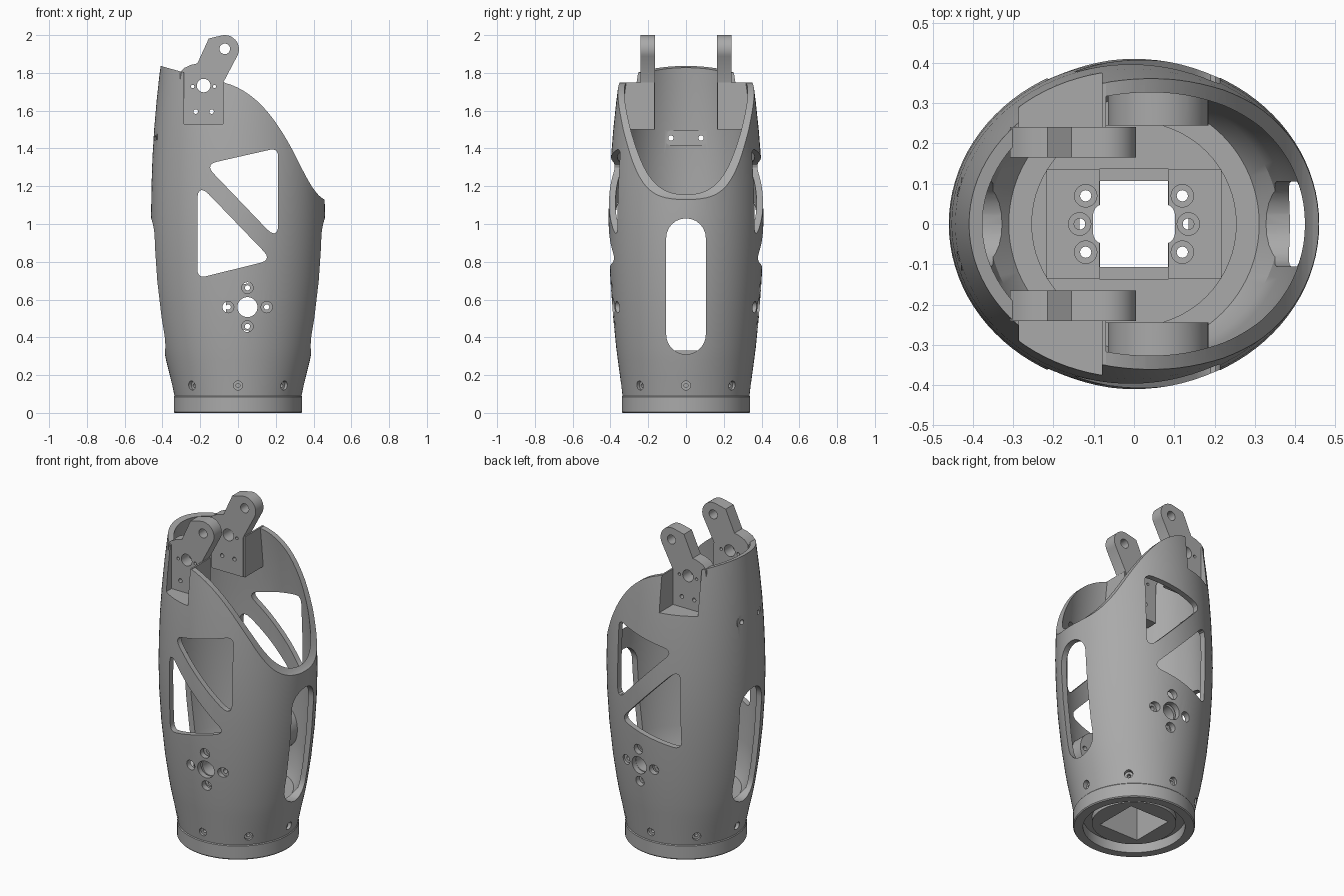
import bpy, bmesh, math
from mathutils import Vector
from mathutils.geometry import interpolate_bezier

if "Cube" in bpy.data.objects:
    bpy.data.objects.remove(bpy.data.objects["Cube"])

grey = bpy.data.materials.new("plain_grey")
grey.use_nodes = True
grey.diffuse_color = (0.4, 0.4, 0.4, 1)
grey.node_tree.nodes["Principled BSDF"].inputs["Base Color"].default_value = grey.diffuse_color


def loft(name, rings):
    """Closed solid through rings of 3D points."""
    bm = bmesh.new()
    loops = [[bm.verts.new(p) for p in ring] for ring in rings]
    n = len(loops[0])
    for a, b in zip(loops, loops[1:]):
        for i in range(n):
            j = (i + 1) % n
            bm.faces.new((a[i], a[j], b[j], b[i]))
    bm.faces.new(loops[0])
    bm.faces.new(loops[-1])
    bmesh.ops.recalc_face_normals(bm, faces=bm.faces)
    mesh = bpy.data.meshes.new(name)
    bm.to_mesh(mesh)
    bm.free()
    mesh.materials.append(grey)
    ob = bpy.data.objects.new(name, mesh)
    bpy.context.collection.objects.link(ob)
    return ob


def prism(name, pts, axis, a, b):
    """Extrude a 2D outline along an axis from a to b."""
    def place(p, t):
        return {"x": (t, p[0], p[1]), "y": (p[0], t, p[1]), "z": (p[0], p[1], t)}[axis]
    return loft(name, [[place(p, t) for p in pts] for t in (a, b)])


def circle(u, v, r, n=32):
    return [(u + r * math.cos(2 * math.pi * i / n), v + r * math.sin(2 * math.pi * i / n)) for i in range(n)]


def rect(u0, u1, v0, v1):
    return [(u0, v0), (u1, v0), (u1, v1), (u0, v1)]


def rounded(pts, r, n=6):
    """Round the corners of a polygon."""
    out = []
    for i, p in enumerate(pts):
        p = Vector(p)
        d0 = (Vector(pts[i - 1]) - p).normalized()
        d1 = (Vector(pts[(i + 1) % len(pts)]) - p).normalized()
        t = r / math.tan(d0.angle(d1) / 2)
        a, b = p + d0 * t, p + d1 * t
        out += [tuple(q) for q in interpolate_bezier(a, a.lerp(p, 0.6), b.lerp(p, 0.6), b, n)]
    return out


def pill(v0, v1, half, n=12):
    """Upright or flat stadium outline centred on u = 0."""
    return [(half * math.cos(math.pi * i / n), v1 - half + half * math.sin(math.pi * i / n)) for i in range(n + 1)] + \
           [(-half * math.cos(math.pi * i / n), v0 + half - half * math.sin(math.pi * i / n)) for i in range(n + 1)]


def boolean(ob, other, op="DIFFERENCE", keep=False):
    mod = ob.modifiers.new("bool", "BOOLEAN")
    mod.operation, mod.solver, mod.object = op, "EXACT", other
    bpy.context.view_layer.objects.active = ob
    bpy.ops.object.modifier_apply(modifier=mod.name)
    if not keep:
        bpy.data.objects.remove(other)


def ellipses(levels, inset=0.0, n=96):
    return [[(x - inset) * math.cos(2 * math.pi * i / n), (y - inset) * math.sin(2 * math.pi * i / n), z]
            for z, x, y in levels for i in range(n)]


def oval_loft(name, levels, inset=0.0, n=96):
    p = ellipses(levels, inset, n)
    return loft(name, [p[k:k + n] for k in range(0, len(p), n)])


# Outer shell and its cavity
upper = [(0.35, 0.395, 0.37), (0.5, 0.42, 0.385), (0.7, 0.443, 0.40), (0.88, 0.455, 0.408),
         (1.05, 0.46, 0.41), (1.2, 0.458, 0.405), (1.35, 0.453, 0.397), (1.5, 0.444, 0.385),
         (1.65, 0.431, 0.369), (1.78, 0.417, 0.352), (1.95, 0.395, 0.33)]
lower = [(0, 0.335, 0.335), (0.006, 0.34, 0.34), (0.085, 0.34, 0.34), (0.09, 0.336, 0.336),
         (0.2, 0.361, 0.35), (0.28, 0.381, 0.361)]
body = oval_loft("shell", lower + upper)
outer = oval_loft("outer_helper", lower + upper)
boolean(body, oval_loft("cavity", [(0.29, 0.345, 0.345)] + upper, 0.034))

# Sloping top opening
curve = []
for a in (((-0.08, 1.75), (0.09, 1.71), (0.2, 1.56), (0.3, 1.37)),
          ((0.3, 1.37), (0.36, 1.25), (0.41, 1.14), (0.47, 1.125))):
    curve += [tuple(q) for q in interpolate_bezier(*[Vector(p) for p in a], 14)][:-1]
top = [(-0.6, 1.89), (-0.285, 1.802), (-0.285, 1.75)] + curve + [(0.6, 1.12), (0.6, 2.3), (-0.6, 2.3)]
boolean(body, prism("top_cut", top, "y", -1, 1))

# Bosses, notch blocks and the pad inside the back wall
for s in (-1, 1):
    boolean(body, prism("boss", circle(0.06, 0.56, 0.125, 48), "y", s * 0.245, s * 0.342), "UNION")
    block = prism("block", rect(-0.3, -0.07, 1.5, 1.75), "y", s * 0.168, s * 0.6)
    boolean(block, outer, "INTERSECT", True)
    boolean(body, block, "UNION")
bpy.data.objects.remove(outer)
pad = prism("pad", [(v - 1.455, u + 1.455) for u, v in pill(1.34, 1.57, 0.04)], "x", -0.43, -0.395)
boolean(body, pad, "UNION")

# Floor disc and mounting block
boolean(body, prism("floor_disc", circle(0, 0, 0.255, 64), "z", 0.25, 0.305), "UNION")
boolean(body, prism("floor_block", rect(-0.217, 0.217, -0.135, 0.135), "z", 0.25, 0.33), "UNION")

# Underside recess with a raised centre, then the square passage
boolean(body, prism("recess", circle(0, 0, 0.285, 64), "z", -0.1, 0.06))
boolean(body, prism("centre", circle(0, 0, 0.235, 64), "z", 0.025, 0.08), "UNION")
cuts = [prism("cut", rect(-0.135, 0.135, -0.135, 0.135), "z", -0.1, 0.26),
        prism("cut", rect(-0.085, 0.085, -0.107, 0.107), "z", 0.2, 0.5),
        prism("cut", rect(-0.086, 0.086, -0.136, 0.136), "z", 0.3, 0.5),
        prism("cut", rounded(rect(-0.102, 0.102, -0.05, 0.05), 0.03), "z", 0.2, 0.5)]
for s in (-1, 1):
    for x, y in ((0.12, -0.07), (0.135, 0), (0.12, 0.07)):
        cuts.append(prism("cut", circle(s * x, y, 0.028, 20), "z", 0.305, 0.5))
        cuts.append(prism("cut", circle(s * x, y, 0.014, 16), "z", 0.2, 0.4))

# Triangular windows and bearing holes through both sides
for tri in (((-0.215, 0.712), (0.18, 0.81), (-0.215, 1.22)),
            ((-0.175, 1.315), (0.213, 0.91), (0.213, 1.403))):
    cuts.append(prism("cut", rounded(tri, 0.035), "y", -1, 1))
cuts.append(prism("cut", circle(0.05, 0.56, 0.053), "y", -1, 1))
for k in range(4):
    u = 0.05 + 0.102 * math.cos(k * math.pi / 2)
    v = 0.56 + 0.102 * math.sin(k * math.pi / 2)
    cuts.append(prism("cut", circle(u, v, 0.014, 16), "y", -1, 1))
    for s in (-1, 1):
        cuts.append(prism("cut", circle(u, v, 0.03, 20), "y", s * 0.34, s * 0.6))

# Long side slots and outer notches
for s in (-1, 1):
    cuts.append(prism("cut", pill(0.31, 1.03, 0.105), "x", s * 0.3, s * 0.7))
    cuts.append(prism("cut", rect(-0.285, -0.08, 1.53, 2.2), "y", s * 0.239, s * 0.7))
    cuts.append(prism("cut", circle(s * 0.08, 1.455, 0.014, 16), "x", -0.6, -0.3))

# Ring of screw holes above the base
for k in range(8):
    for r, depth in ((0.024, 0.325), (0.011, 0.3)):
        hole = prism("cut", circle(0, 0.145, r, 20), "x", depth, 0.45)
        hole.rotation_euler.z = k * math.pi / 4
        cuts.append(hole)
bpy.context.view_layer.update()
for c in cuts:
    boolean(body, c)


# Hinge arms on both sides
arm_outline = [(-0.285, 1.5), (-0.285, 1.72), (-0.308, 1.76), (-0.308, 1.8), (-0.285, 1.826),
               (-0.25, 1.842), (-0.215, 1.85), (-0.155, 1.982)]
arm_outline += [(-0.07 + 0.075 * math.cos(a), 1.925 + 0.075 * math.sin(a))
                for a in (math.radians(105 - 9 * i) for i in range(16))]
arm_outline += [(-0.08, 1.745), (-0.08, 1.5)]
arms = []
for s, side in ((-1, "front"), (1, "back")):
    arm = prism(side + "_hinge_arm", arm_outline, "y", s * 0.165, s * 0.241)
    for x, z, r in ((-0.07, 1.927, 0.028), (-0.182, 1.733, 0.036), (-0.24, 1.728, 0.009),
                    (-0.124, 1.728, 0.009), (-0.224, 1.595, 0.012), (-0.14, 1.595, 0.012)):
        boolean(arm, prism("cut", circle(x, z, r, 24), "y", -1, 1))
        boolean(body, prism("cut", circle(x, z, r, 24), "y", s * 0.1, s * 0.3))
    arms.append(arm)

# Smooth the curved surfaces, keep edges crisp
for ob in [body] + arms:
    bpy.ops.object.select_all(action="DESELECT")
    ob.select_set(True)
    bpy.context.view_layer.objects.active = ob
    bpy.ops.object.shade_smooth_by_angle(angle=math.radians(28))
